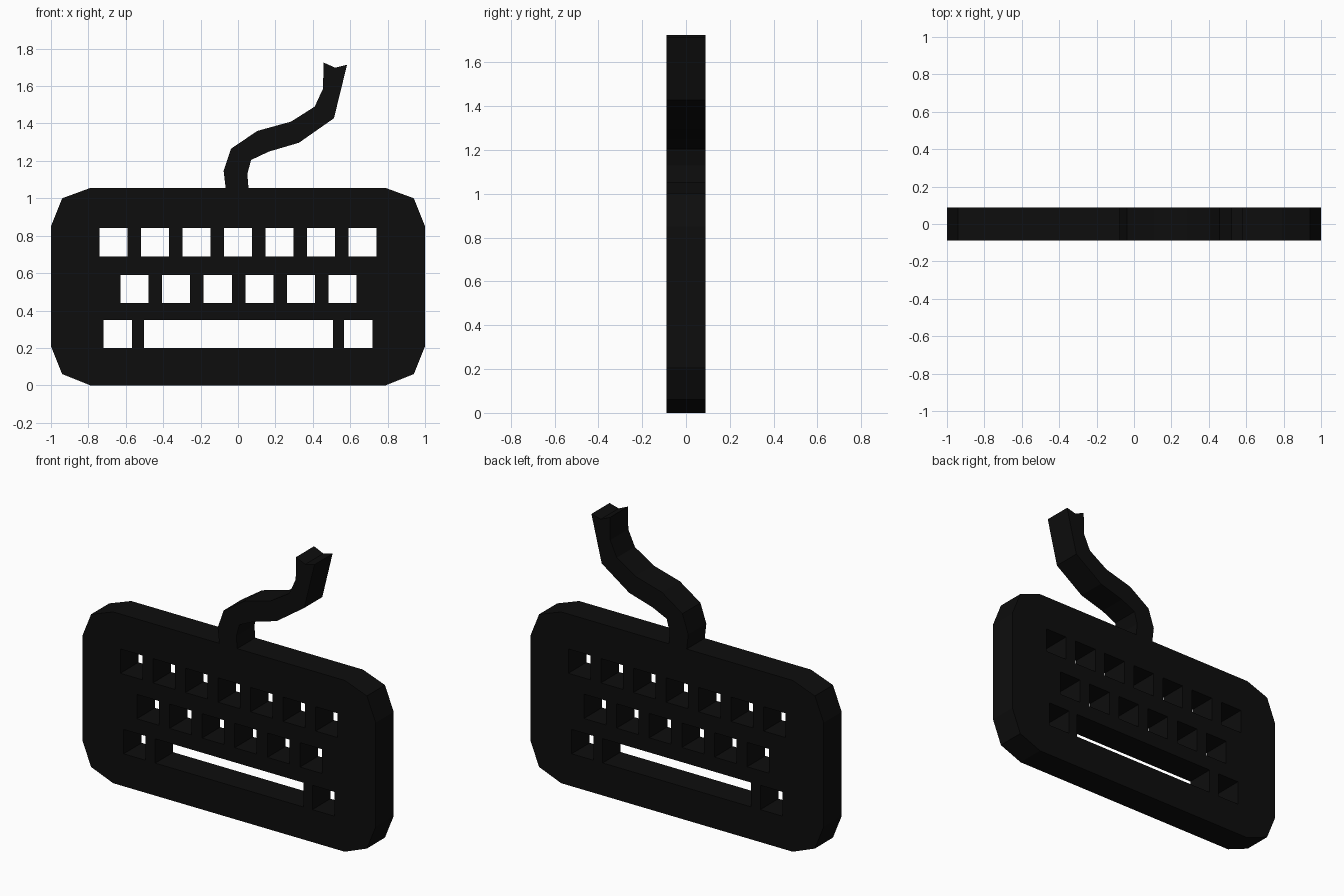
import bpy
import math

cube = bpy.data.objects.get("Cube")
if cube:
    bpy.data.objects.remove(cube, do_unlink=True)

HALF_DEPTH = 0.088
KEY = 0.15

black = bpy.data.materials.new("matte_black")
black.use_nodes = True
colour = (0.004, 0.004, 0.004, 1)
black.diffuse_color = colour
black.node_tree.nodes["Principled BSDF"].inputs["Base Color"].default_value = colour


def slab(name, loops):
    """Upright flat plate: the first loop is the outline, the others are holes."""
    curve = bpy.data.curves.new(name, "CURVE")
    curve.dimensions = "2D"
    curve.fill_mode = "BOTH"
    curve.extrude = HALF_DEPTH
    for loop in loops:
        spline = curve.splines.new("POLY")
        spline.points.add(len(loop) - 1)
        for point, (x, z) in zip(spline.points, loop):
            point.co = (x, z, 0, 1)
        spline.use_cyclic_u = True
        spline.use_smooth = False
    curve.materials.append(black)
    obj = bpy.data.objects.new(name, curve)
    obj.rotation_euler.x = math.pi / 2
    bpy.context.collection.objects.link(obj)
    bpy.ops.object.select_all(action="DESELECT")
    obj.select_set(True)
    bpy.context.view_layer.objects.active = obj
    bpy.ops.object.convert(target="MESH")
    bpy.ops.object.shade_flat()


def key_hole(x, z, width=KEY):
    """Rectangle centred on x with its lower edge at z."""
    a, b = x - width / 2, x + width / 2
    return [(a, z), (b, z), (b, z + KEY), (a, z + KEY)]


# Keyboard body: right half of the outline, mirrored
half = [(0.79, 0), (0.94, 0.06), (1, 0.21), (1, 0.85), (0.94, 1.0), (0.79, 1.055)]
outline = half + [(-x, z) for x, z in reversed(half)]

# Key openings: two staggered rows, then the space bar between two keys
holes = [key_hole((i - 3) * 0.222, 0.69) for i in range(7)]
holes += [key_hole((i - 2.5) * 0.2225 + 0.003, 0.44) for i in range(6)]
holes += [key_hole(-0.643, 0.2), key_hole(0.002, 0.2, 1.01), key_hole(0.643, 0.2)]
slab("keyboard_body", [outline] + holes)

# Cable: left edge upwards, notched end, right edge downwards
left_edge = [(-0.066, 1.055), (-0.077, 1.147), (-0.037, 1.265), (0.103, 1.36),
             (0.284, 1.41), (0.41, 1.49), (0.455, 1.587), (0.457, 1.726)]
right_edge = [(0.583, 1.714), (0.513, 1.428), (0.326, 1.297), (0.166, 1.25),
              (0.07, 1.205), (0.05, 1.13), (0.056, 1.055)]
slab("cable", [left_edge + [(0.52, 1.698)] + right_edge])
